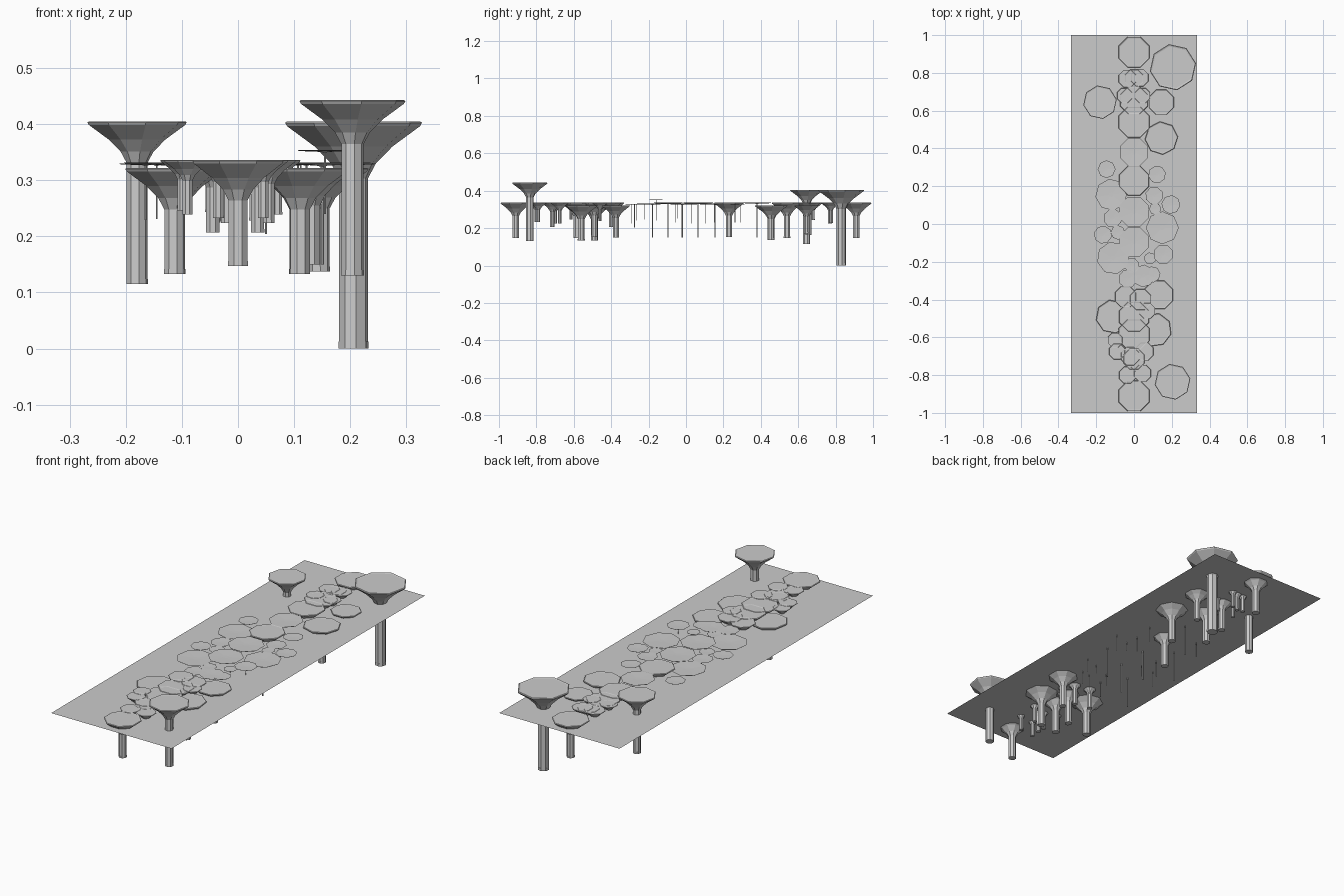
import bpy, bmesh, math

if "Cube" in bpy.data.objects:
    bpy.data.objects.remove(bpy.data.objects["Cube"])

def lathe(name, profile, x, y, sides=8, turn=22.5):
    """Revolve (radius, z) points into a flat-faced, closed solid."""
    bm = bmesh.new()
    rings = []
    for r, z in profile:
        ring = []
        for i in range(sides):
            a = math.radians(turn) + 2 * math.pi * i / sides
            ring.append(bm.verts.new((x + r * math.cos(a), y + r * math.sin(a), z)))
        rings.append(ring)
    for lo, hi in zip(rings, rings[1:]):
        for i in range(sides):
            j = (i + 1) % sides
            bm.faces.new((lo[i], lo[j], hi[j], hi[i]))
    bm.faces.new(rings[0][::-1])
    bm.faces.new(rings[-1])
    me = bpy.data.meshes.new(name)
    bm.to_mesh(me)
    bm.free()
    ob = bpy.data.objects.new(name, me)
    bpy.context.collection.objects.link(ob)
    return ob

def funnel(name, x, y, r, top, bottom, turn=22.5):
    """Column that flares out into a wide cap."""
    s = 0.21 * r
    lathe(name, [(s * 1.03, bottom), (s * 1.03, bottom + .1 * r), (s, bottom + .1 * r),
                 (s, top - .82 * r), (.33 * r, top - .6 * r), (.57 * r, top - .36 * r),
                 (.97 * r, top - .07 * r), (r, top - .02 * r), (.97 * r, top),
                 (.9 * r, top - .015 * r)], x, y, 8, turn)

def lily(name, x, y, r, top, bottom, turn=22.5):
    """Thin pad on a slender stem."""
    s = .035 * r
    lathe(name, [(s, bottom), (s, top - .09 * r), (.12 * r, top - .065 * r),
                 (.95 * r, top - .035 * r), (r, top), (.15 * r, top - .02 * r)],
          x, y, 8, turn)

# water sheet
bpy.ops.mesh.primitive_plane_add(size=1, location=(0, 0, .31))
sheet = bpy.context.object
sheet.name = "water_sheet"
sheet.scale = (.665, 2, 1)

# tall funnels: x, y, radius, top, bottom
for t in [(.206, .83, .124, .405, 0), (.204, -.835, .096, .443, .13), (-.18, .645, .09, .405, .115)]:
    funnel("tall_funnel", *t, turn=10)

# central walkway funnels: x, y, radius
for x, y, r in [(0, .91, .088), (0, .54, .088), (0, .23, .085), (0, -.91, .088), (0, -.585, .088),
                (0, -.49, .085), (0, .77, .052), (.03, .775, .05), (-.035, .77, .05),
                (0, .655, .08), (.045, .68, .043), (-.05, .68, .043),
                (.045, -.79, .048), (-.035, -.8, .048), (0, -.715, .06), (-.02, -.7, .052),
                (.055, -.675, .052), (-.09, -.675, .045), (-.1, -.615, .042),
                (-.045, -.385, .06), (.035, -.4, .06), (.07, -.46, .045)]:
    funnel("walkway_funnel", x, y, r, .336, .336 - 2.15 * r)

# side funnels, slightly lower
for x, y, r, t in [(.145, .645, .072, 22.5), (.145, .455, .088, 5), (.13, -.375, .082, 22.5),
                   (-.113, -.49, .09, 12), (.11, -.56, .09, 30)]:
    funnel("side_funnel", x, y, r, .322, .322 - 2.1 * r, t)

# large lily pads
for x, y, r in [(0, .38, .08), (0, .065, .085), (0, -.095, .083)]:
    lily("walkway_pad", x, y, r, .336, .15)
for x, y, r, t in [(-.12, .155, .085, 8), (.15, -.02, .087, 0), (-.11, -.18, .087, 14)]:
    lily("side_pad", x, y, r, .332, .15, t)

# small lily pads
for i, (x, y, r) in enumerate([(-.145, .29, .047), (.122, .262, .047), (.107, .15, .048),
                               (.195, .103, .05), (.112, .08, .032), (-.113, .03, .05),
                               (-.165, -.057, .048), (-.085, -.045, .038), (.085, -.182, .032),
                               (-.033, -.29, .05), (.05, -.275, .06), (.097, -.267, .043),
                               (-.01, -.22, .04)]):
    lily("small_pad", x, y, r, .33, .33 - 2.1 * r, i * 13)
lily("raised_pad", .155, -.16, .053, .354, .24)
